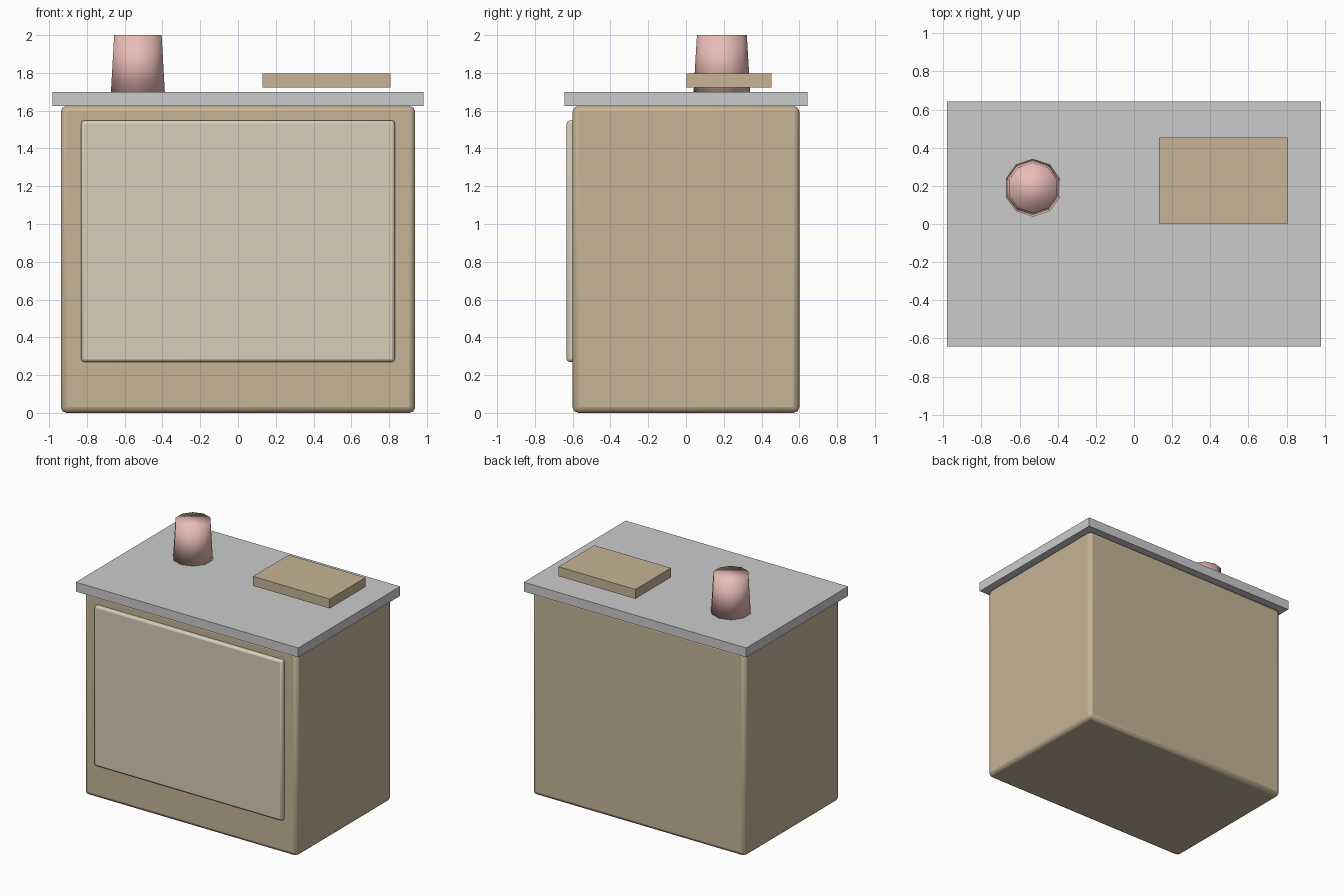
import bpy, math

if "Cube" in bpy.data.objects:
    bpy.data.objects.remove(bpy.data.objects["Cube"])


def material(name, color):
    m = bpy.data.materials.new(name)
    m.diffuse_color = (*color, 1)
    m.use_nodes = True
    m.node_tree.nodes["Principled BSDF"].inputs["Base Color"].default_value = m.diffuse_color
    return m


tan = material("tan", (0.57, 0.45, 0.31))
cream = material("cream", (0.69, 0.62, 0.48))
grey = material("light_grey", (0.64, 0.64, 0.62))
pink = material("pink", (0.82, 0.51, 0.47))


def box(name, lo, hi, mat, bevel=0):
    """Box between two corners, with optional rounded edges."""
    bpy.ops.mesh.primitive_cube_add(size=1, location=[(a + b) / 2 for a, b in zip(lo, hi)])
    ob = bpy.context.object
    ob.name = name
    ob.scale = [b - a for a, b in zip(lo, hi)]
    bpy.ops.object.transform_apply(location=False, rotation=False, scale=True)
    ob.data.materials.append(mat)
    if bevel:
        mod = ob.modifiers.new("rounded_edges", 'BEVEL')
        mod.width = bevel
        mod.segments = 2
        bpy.ops.object.shade_smooth_by_angle(angle=math.radians(30))
    return ob


# Cabinet, front door panel and worktop
box("cabinet_body", (-0.938, -0.60, 0), (0.938, 0.60, 1.625), tan, 0.03)
box("door_panel", (-0.83, -0.632, 0.27), (0.83, -0.585, 1.548), cream, 0.015)
box("worktop", (-0.982, -0.643, 1.625), (0.982, 0.643, 1.70), grey)

# Board hovering just above the worktop
box("board", (0.13, 0.003, 1.722), (0.808, 0.453, 1.797), tan)

# Tapered ten-sided cup
bpy.ops.mesh.primitive_cone_add(vertices=10, radius1=0.15, radius2=0.132, depth=0.30,
                                location=(-0.53, 0.19, 1.85))
cup = bpy.context.object
cup.name = "cup"
cup.data.materials.append(pink)
bpy.ops.object.shade_smooth()
